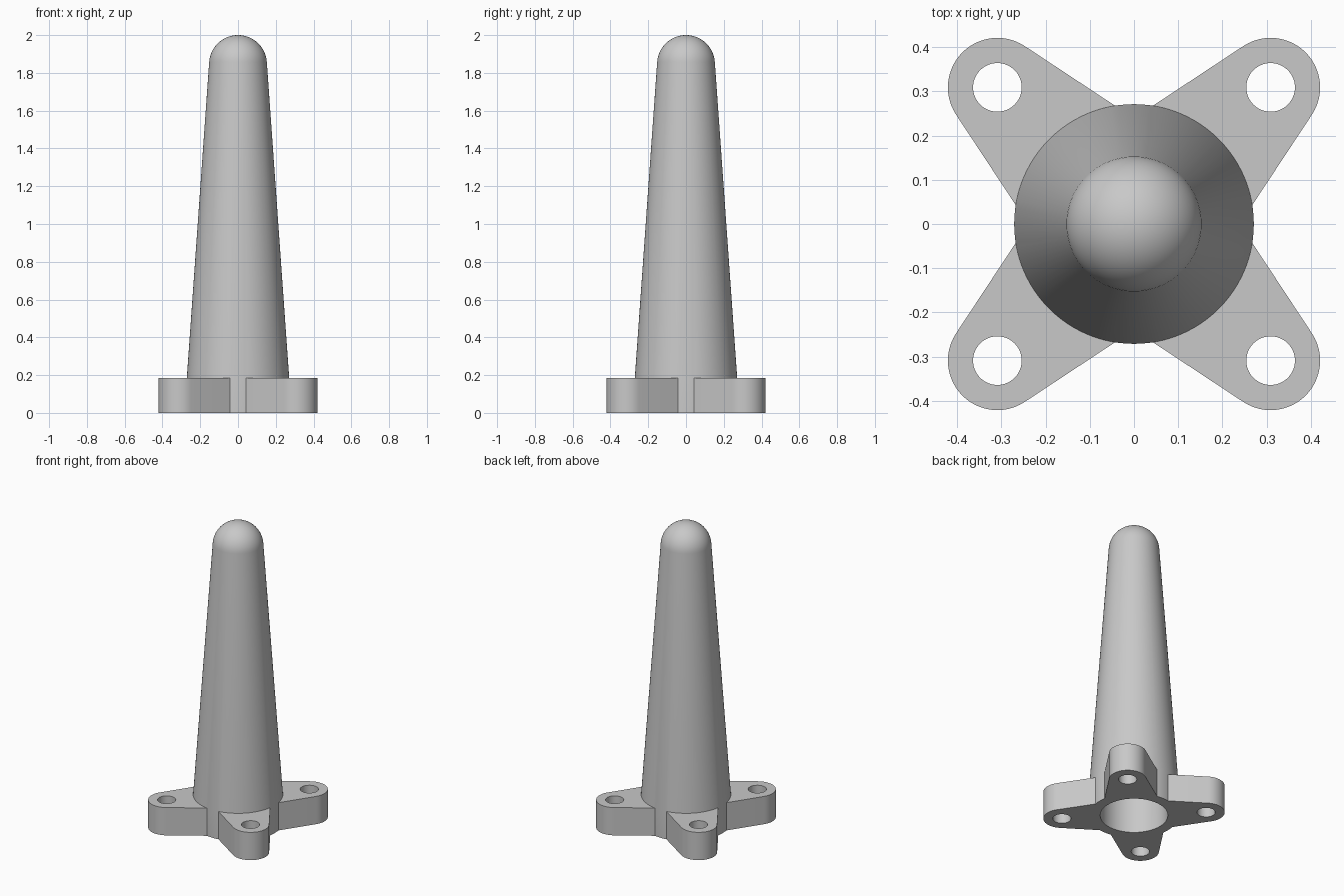
import bpy, bmesh, math
from mathutils import Matrix, Vector

cube = bpy.data.objects.get("Cube")
if cube:
    bpy.data.objects.remove(cube, do_unlink=True)

grey = bpy.data.materials.new("light_grey")
grey.use_nodes = True
colour = (0.58, 0.58, 0.58, 1)
grey.diffuse_color = colour
grey.node_tree.nodes["Principled BSDF"].inputs["Base Color"].default_value = colour

FLANGE_H = 0.185
BODY_R = 0.271
TIP_R = 0.153
BORE_R = 0.204
LUG = 0.309      # x and y of each bolt hole
LUG_R = 0.112
HOLE_R = 0.055


def make_object(name, bm):
    bmesh.ops.recalc_face_normals(bm, faces=bm.faces)
    mesh = bpy.data.meshes.new(name)
    bm.to_mesh(mesh)
    bm.free()
    mesh.materials.append(grey)
    obj = bpy.data.objects.new(name, mesh)
    bpy.context.collection.objects.link(obj)
    return obj


def dome(radius, top, steps=16):
    """Profile points from the cone tangent up to the pole."""
    start = math.radians(4)
    return [(radius * math.cos(a), top - radius + radius * math.sin(a))
            for a in (start + (math.pi / 2 - start) * i / steps for i in range(steps + 1))]


def lathe(name, profile, segments=96):
    bm = bmesh.new()
    verts = [bm.verts.new((r, 0, z)) for r, z in profile]
    edges = [bm.edges.new(pair) for pair in zip(verts, verts[1:])]
    bmesh.ops.spin(bm, geom=verts + edges, cent=(0, 0, 0), axis=(0, 0, 1),
                   angle=math.tau, steps=segments, use_duplicate=False)
    bmesh.ops.remove_doubles(bm, verts=bm.verts, dist=0.0002)
    return make_object(name, bm)


def cut_or_join(target, tool, operation):
    mod = target.modifiers.new(operation.title(), "BOOLEAN")
    mod.operation = operation
    mod.solver = "EXACT"
    mod.object = tool
    bpy.context.view_layer.objects.active = target
    bpy.ops.object.modifier_apply(modifier=mod.name)
    bpy.data.objects.remove(tool, do_unlink=True)


# Hollow tapered post with a domed tip, open underneath
outer = [(BORE_R, 0), (BODY_R, 0), (BODY_R, FLANGE_H)] + dome(TIP_R, 2)
inner = dome(0.09, 1.935)[::-1] + [(BORE_R, FLANGE_H), (BORE_R, 0)]
outer[-1], inner[0] = (0, 2), (0, 1.935)
post = lathe("post", outer + inner)

# Four tapered mounting lugs, rounded around their bolt holes
side = math.radians(123.7)
sweep = 2 * (side - math.pi / 4)
arc = [(LUG + LUG_R * math.cos(side - sweep * i / 24),
        LUG + LUG_R * math.sin(side - sweep * i / 24)) for i in range(25)]
outline = [(0.165, 0.165), (0.03, 0.259)] + arc + [(0.259, 0.03)]
lugs = bmesh.new()
holes = bmesh.new()
for k in range(4):
    turn = Matrix.Rotation(k * math.pi / 2, 4, "Z")
    face = lugs.faces.new([lugs.verts.new(turn @ Vector((x, y, 0))) for x, y in outline])
    top = bmesh.ops.extrude_face_region(lugs, geom=[face], use_keep_orig=True)["geom"]
    bmesh.ops.translate(lugs, vec=(0, 0, FLANGE_H),
                        verts=[v for v in top if isinstance(v, bmesh.types.BMVert)])
    bmesh.ops.create_cone(holes, cap_ends=True, segments=48, radius1=HOLE_R, radius2=HOLE_R,
                          depth=1, matrix=turn @ Matrix.Translation((LUG, LUG, 0)))
lug_obj = make_object("mounting_lugs", lugs)
hole_obj = make_object("bolt_hole_cutter", holes)
hole_obj.hide_render = True

cut_or_join(lug_obj, hole_obj, "DIFFERENCE")
cut_or_join(post, lug_obj, "UNION")

# Smooth curved walls, crisp edges
bpy.ops.object.select_all(action="DESELECT")
post.select_set(True)
bpy.context.view_layer.objects.active = post
bpy.ops.object.shade_smooth_by_angle(angle=math.radians(25))
post.name = "mounting_post"
